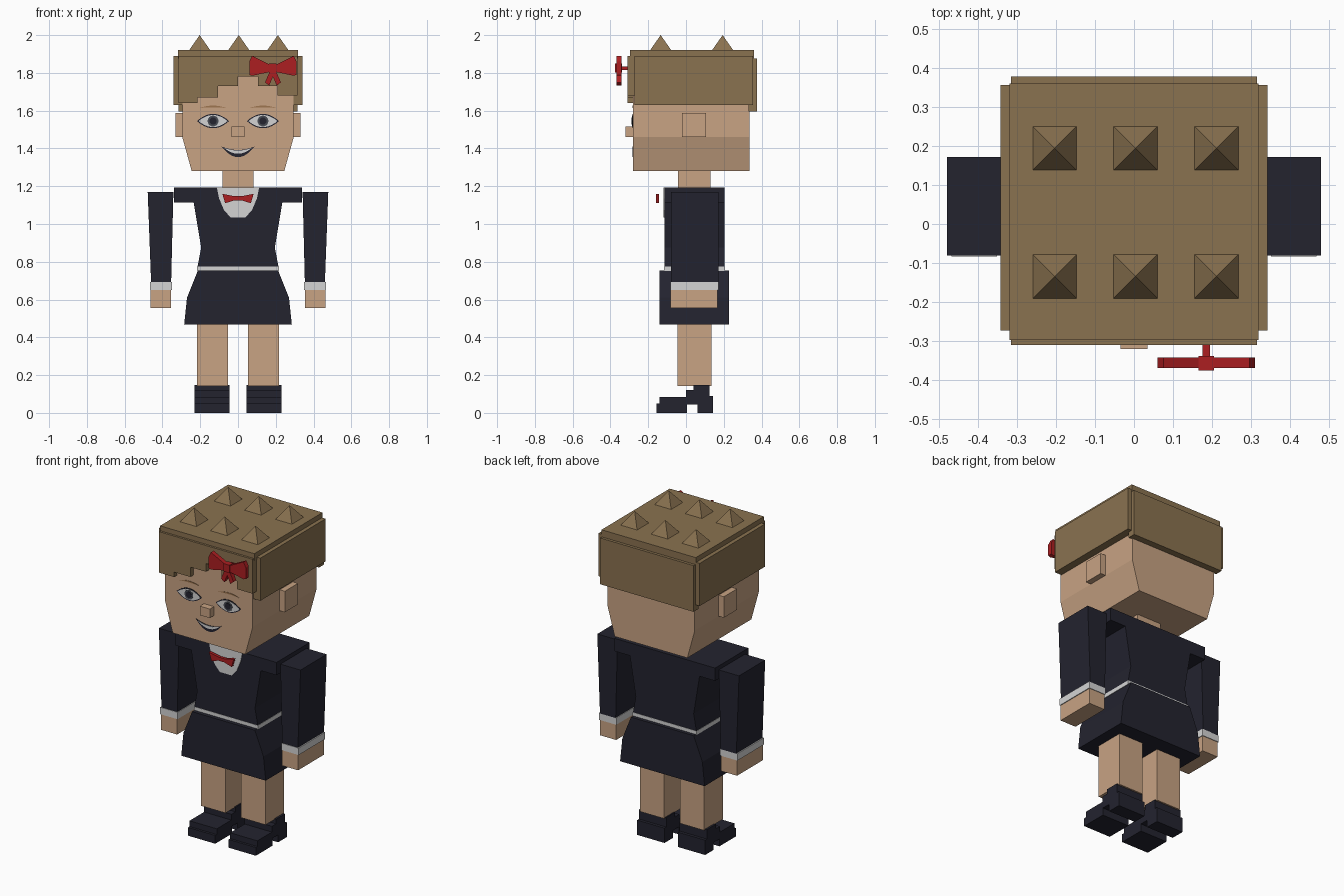
import bpy, bmesh, math

if "Cube" in bpy.data.objects:
    bpy.data.objects.remove(bpy.data.objects["Cube"], do_unlink=True)


def material(name, rgb):
    lin = [((c / 255 + 0.055) / 1.055) ** 2.4 for c in rgb] + [1]
    m = bpy.data.materials.new(name)
    m.use_nodes = True
    m.diffuse_color = lin
    bsdf = next(n for n in m.node_tree.nodes if n.type == "BSDF_PRINCIPLED")
    bsdf.inputs["Base Color"].default_value = lin
    return m


SKIN = material("skin", (200, 163, 131))
HAIR = material("hair_brown", (138, 114, 80))
NAVY = material("dark_navy", (35, 35, 47))
WHITE = material("off_white", (212, 212, 212))
RED = material("ribbon_red", (172, 30, 33))
GREY = material("iris_grey", (72, 76, 84))
BROW = material("brow_brown", (158, 118, 80))


def finish(name, bm, mat):
    bmesh.ops.recalc_face_normals(bm, faces=bm.faces)
    me = bpy.data.meshes.new(name)
    bm.to_mesh(me)
    bm.free()
    me.materials.append(mat)
    ob = bpy.data.objects.new(name, me)
    bpy.context.collection.objects.link(ob)
    return ob


def prism(name, pts, lo, hi, mat, axis="y"):
    """Extrude a closed (x, z) outline along y, or a (y, z) outline along x."""
    bm = bmesh.new()
    place = (lambda a, b: (a, lo, b)) if axis == "y" else (lambda a, b: (lo, a, b))
    face = bm.faces.new([bm.verts.new(place(a, b)) for a, b in pts])
    new = bmesh.ops.extrude_face_region(bm, geom=[face])["geom"]
    step = (0, hi - lo, 0) if axis == "y" else (hi - lo, 0, 0)
    bmesh.ops.translate(bm, vec=step, verts=[v for v in new if isinstance(v, bmesh.types.BMVert)])
    return finish(name, bm, mat)


def box(name, x, y, z, mat):
    outline = [(x[0], z[0]), (x[1], z[0]), (x[1], z[1]), (x[0], z[1])]
    return prism(name, outline, y[0], y[1], mat)


def mirrored(half):
    """Complete a right-hand outline with its mirror image."""
    return half + [(-x, z) for x, z in reversed(half)]


def plate(name, pts, y, layer, mat):
    return prism(name, pts, y - 0.002 * layer, y + 0.001, mat)


# Head, neck and nose
prism("head", mirrored([(0.245, 1.28), (0.295, 1.46), (0.295, 1.89)]), -0.28, 0.337, SKIN)
box("neck", (-0.083, 0.083), (-0.042, 0.13), (1.15, 1.3), SKIN)
box("nose", (-0.034, 0.034), (-0.32, -0.27), (1.46, 1.515), SKIN)

# Hair: crown, stepped fringe, back and spikes
box("hair_top", (-0.318, 0.318), (-0.297, 0.36), (1.877, 1.92), HAIR)
box("hair_back", (-0.315, 0.315), (0.33, 0.377), (1.595, 1.877), HAIR)
fringe = [(0.315, 1.89), (-0.315, 1.89)]
edges = [-0.315, -0.215, -0.105, 0, 0.105, 0.21, 0.315]
for i, z in enumerate([1.64, 1.67, 1.73, 1.78, 1.73, 1.68]):
    fringe += [(edges[i], z), (edges[i + 1], z)]
prism("hair_fringe", fringe, -0.31, -0.27, HAIR)
for x in (-0.203, 0.004, 0.211):
    for y in (-0.134, 0.194):
        bm = bmesh.new()
        bmesh.ops.create_cone(bm, segments=4, cap_ends=True, radius1=0.056 * math.sqrt(2),
                              radius2=0, depth=0.08)
        bmesh.ops.remove_doubles(bm, verts=bm.verts, dist=0.0001)
        # Turn the base square to the axes if needed
        if min(abs(v.co.x) for v in bm.verts if v.co.z < 0) < 0.01:
            for v in bm.verts:
                a, b = v.co.x, v.co.y
                v.co.x, v.co.y = (a - b) / math.sqrt(2), (a + b) / math.sqrt(2)
        bmesh.ops.translate(bm, vec=(x, y, 1.96), verts=bm.verts)
        finish("hair_spike", bm, HAIR)

# Jacket, belt and skirt
prism("jacket", mirrored([(0.215, 0.77), (0.195, 0.875), (0.235, 1.115), (0.34, 1.115),
                          (0.34, 1.193)]), -0.115, 0.205, NAVY)
box("belt", (-0.216, 0.216), (-0.117, 0.207), (0.752, 0.776), WHITE)
prism("skirt", mirrored([(0.285, 0.467), (0.27, 0.61), (0.212, 0.755)]), -0.14, 0.228, NAVY)

# Shirt front and bow tie
plate("shirt_front", mirrored([(0.04, 1.035), (0.075, 1.075), (0.1, 1.135), (0.112, 1.192)]),
      -0.115, 2, WHITE)
prism("bow_tie", mirrored([(0.02, 1.125), (0.068, 1.11), (0.083, 1.16), (0.02, 1.147)]),
      -0.16, -0.143, RED)

# Paired limbs, ears and side hair
shoe = [(-0.155, 0), (0.005, 0), (0.005, 0.045), (0.06, 0.045), (0.06, 0), (0.143, 0),
        (0.143, 0.09), (0.125, 0.09), (0.125, 0.148), (0.04, 0.148), (0.04, 0.12), (0, 0.12),
        (0, 0.085), (-0.14, 0.085), (-0.14, 0.05), (-0.155, 0.05)]
for side, s in (("left", 1), ("right", -1)):
    def span(a, b):
        return sorted((s * a, s * b))
    box(side + "_ear", span(0.28, 0.33), (-0.02, 0.107), (1.46, 1.588), SKIN)
    box(side + "_hair", span(0.29, 0.342), (-0.273, 0.356), (1.63, 1.89), HAIR)
    prism(side + "_sleeve", [(s * x, z) for x, z in
          [(0.342, 1.17), (0.478, 1.17), (0.46, 0.69), (0.354, 0.69)]], -0.08, 0.172, NAVY)
    box(side + "_cuff", span(0.35, 0.467), (-0.083, 0.172), (0.65, 0.692), WHITE)
    box(side + "_hand", span(0.354, 0.462), (-0.081, 0.168), (0.555, 0.652), SKIN)
    box(side + "_leg", span(0.053, 0.217), (-0.045, 0.135), (0.143, 0.48), SKIN)
    prism(side + "_shoe", shoe, *span(0.045, 0.229), NAVY, axis="x")

# Face: eyes, brows and mouth as thin plates
FACE = -0.28
STEPS = [i / 6 for i in range(-6, 7)]


def lens(cx, cz, w, h):
    top = [(cx + w * u, cz + h * (1 - u * u)) for u in STEPS]
    low = [(cx + w * u, cz - h * (1 - u * u)) for u in reversed(STEPS[1:-1])]
    return top + low


def disc(cx, cz, r):
    turns = [math.tau * i / 16 for i in range(16)]
    return [(cx + r * math.cos(t), cz + r * math.sin(t)) for t in turns]


def arc_band(cx, w, top, low):
    """Band between two curves, each given as (middle height, rise at the ends)."""
    upper = [(cx + w * u, top[0] + top[1] * u * u) for u in STEPS]
    lower = [(cx + w * u, low[0] + low[1] * u * u) for u in reversed(STEPS[1:-1])]
    return upper + lower


for side, s in (("left", 1), ("right", -1)):
    x, z = s * 0.132, 1.545
    plate(side + "_eye_outline", lens(x, z, 0.085, 0.038), FACE, 1, NAVY)
    plate(side + "_eye_white", lens(x, z, 0.077, 0.032), FACE, 2, WHITE)
    plate(side + "_iris", disc(x, z, 0.029), FACE, 3, GREY)
    plate(side + "_pupil", disc(x, z, 0.019), FACE, 4, NAVY)
    plate(side + "_brow", arc_band(x, 0.07, (1.627, -0.013), (1.618, -0.004)), FACE, 1, BROW)
plate("mouth", arc_band(0, 0.087, (1.392, 0.018), (1.354, 0.056)), FACE, 1, NAVY)
plate("teeth", arc_band(0, 0.074, (1.389, 0.014), (1.372, 0.031)), FACE, 2, WHITE)

# Hair bow: two loops, two tails, knot and pin
BX, BZ = 0.185, 1.825
for side, s in (("left", 1), ("right", -1)):
    loop = [(0.015, 0.018), (0.11, 0.065), (0.125, 0.035), (0.125, -0.035), (0.11, -0.04),
            (0.015, -0.02)]
    tail = [(0, -0.015), (0.018, -0.02), (0.042, -0.075), (0.02, -0.092), (0, -0.045)]
    for part, outline in (("loop", loop), ("tail", tail)):
        prism(f"bow_{side}_{part}", [(BX + s * x, BZ + z) for x, z in outline],
              -0.368, -0.341, RED)
box("bow_knot", (BX - 0.02, BX + 0.02), (-0.375, -0.338), (BZ - 0.024, BZ + 0.024), RED)
box("bow_pin", (BX - 0.01, BX + 0.01), (-0.345, -0.3), (BZ - 0.01, BZ + 0.01), RED)
